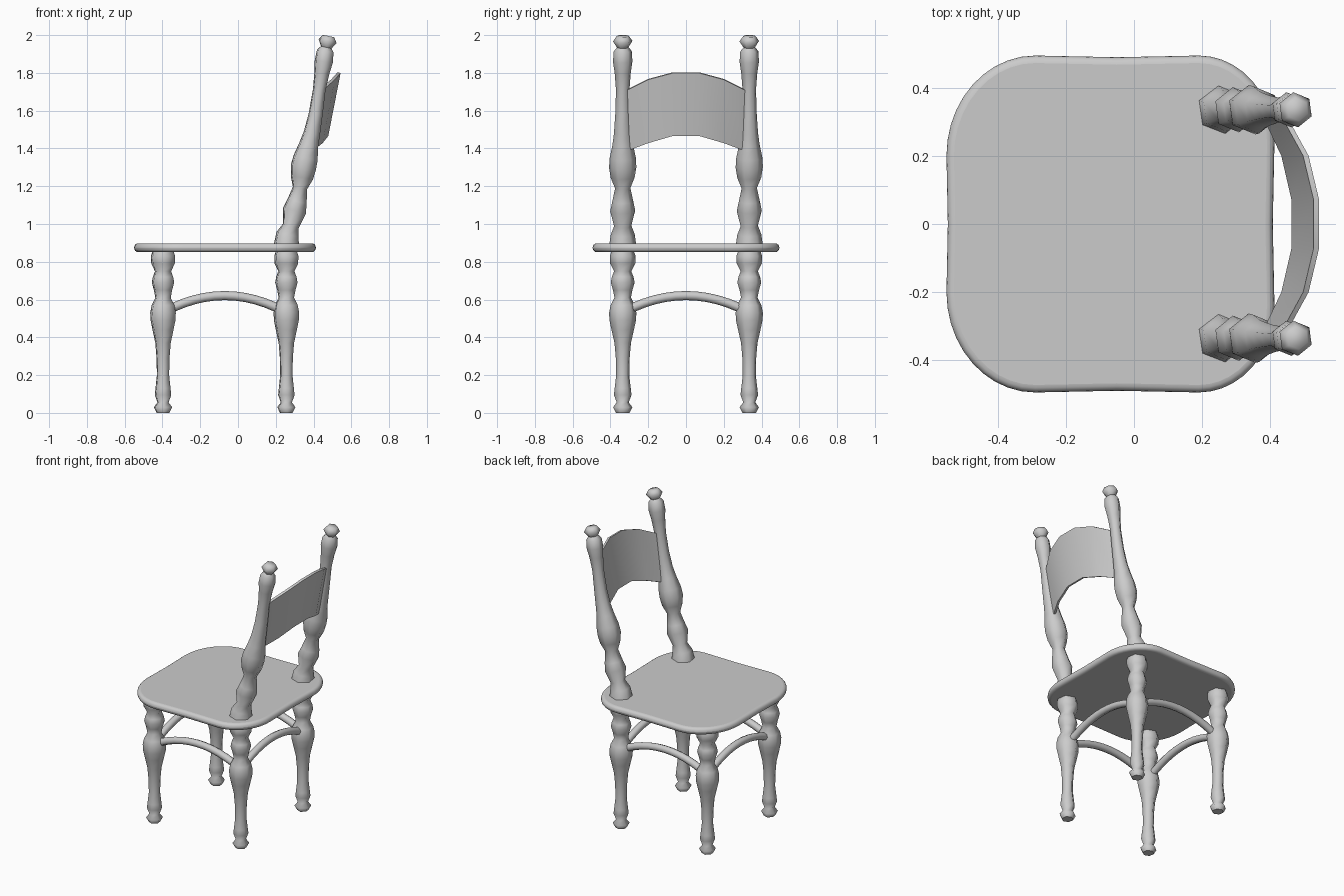
import bpy, bmesh
from math import sin, cos, pi, radians
from mathutils import Vector

if "Cube" in bpy.data.objects:
    bpy.data.objects.remove(bpy.data.objects["Cube"])

FRONT_X, BACK_X, LEG_Y = -0.397, 0.256, 0.335


def make_object(name, bm, angle):
    bmesh.ops.recalc_face_normals(bm, faces=bm.faces[:])
    mesh = bpy.data.meshes.new(name)
    bm.to_mesh(mesh)
    bm.free()
    obj = bpy.data.objects.new(name, mesh)
    bpy.context.collection.objects.link(obj)
    bpy.ops.object.select_all(action='DESELECT')
    obj.select_set(True)
    bpy.context.view_layer.objects.active = obj
    bpy.ops.object.shade_smooth_by_angle(angle=radians(angle))
    return obj


def turned(name, profile, y, sides=6):
    """Turned spindle: rings of (x, z, radius), each square to the leaning axis."""
    bm = bmesh.new()
    rings = []
    for i, (x, z, r) in enumerate(profile):
        a, b = profile[max(i - 1, 0)], profile[min(i + 1, len(profile) - 1)]
        t = Vector((b[0] - a[0], 0, b[1] - a[1])).normalized()
        u, v = Vector((t.z, 0, -t.x)), Vector((0, 1, 0))
        ring = []
        for k in range(sides):
            ang = radians(98) + 2 * pi * k / sides
            ring.append(bm.verts.new(Vector((x, y, z)) + r * (cos(ang) * u + sin(ang) * v)))
        rings.append(ring)
    for lo, hi in zip(rings, rings[1:]):
        for k in range(sides):
            n = (k + 1) % sides
            bm.faces.new((lo[k], lo[n], hi[n], hi[k]))
    bm.faces.new(rings[0][::-1])
    bm.faces.new(rings[-1])
    return make_object(name, bm, 62)


# Turned legs
leg = [(0, .036), (.03, .052), (.055, .032), (.095, .047), (.13, .043), (.2, .035),
       (.29, .037), (.37, .044), (.44, .060), (.49, .071), (.53, .073), (.57, .065),
       (.61, .044), (.65, .052), (.69, .064), (.72, .058), (.75, .046), (.79, .067),
       (.83, .069), (.86, .058)]
# Leaning back posts with finials
post = [(.257, .89, .072), (.262, .945, .064), (.280, .99, .046), (.299, 1.07, .067),
        (.313, 1.12, .056), (.328, 1.19, .041), (.338, 1.245, .064), (.346, 1.30, .073),
        (.358, 1.35, .070), (.375, 1.42, .055), (.391, 1.48, .047), (.411, 1.58, .040),
        (.430, 1.71, .036), (.444, 1.80, .043), (.454, 1.86, .052), (.462, 1.915, .048),
        (.467, 1.935, .031), (.474, 1.968, .052), (.480, 1.995, .033)]
for side, s in (("left", -1), ("right", 1)):
    for row, x in (("front", FRONT_X), ("back", BACK_X)):
        turned(f"{row}_{side}_leg", [(x, z, r) for z, r in leg], s * LEG_Y)
    turned(f"{side}_back_post", post, s * LEG_Y)

# Seat: rounded outline, slightly waisted edges, rolled rim
half = [(.407, 0)]
for cx, cy, rx, ry, start in ((.19, .24, .222, .254, 0), (-.29, .20, .26, .294, 90)):
    for i in range(11):
        a = radians(start + 9 * i)
        half.append((cx + rx * cos(a), cy + ry * sin(a)))
    if start == 0:
        half.append((-.05, .489))
half.append((-.546, 0))
outline = half + [(x, -y) for x, y in half[-2:0:-1]]
bm = bmesh.new()
base = bm.faces.new([bm.verts.new((x, y, .851)) for x, y in outline])
ext = bmesh.ops.extrude_face_region(bm, geom=[base])
bmesh.ops.translate(bm, vec=(0, 0, .047),
                    verts=[e for e in ext['geom'] if isinstance(e, bmesh.types.BMVert)])
seat = make_object("seat", bm, 40)
rim = seat.modifiers.new("rolled_rim", 'BEVEL')
rim.width, rim.segments, rim.limit_method = .022, 4, 'ANGLE'
rim.angle_limit = radians(60)


# Arched stretchers between neighbouring legs
def stretcher(name, a, b):
    curve = bpy.data.curves.new(name, 'CURVE')
    curve.dimensions = '3D'
    curve.bevel_depth, curve.bevel_resolution = .024, 2
    spline = curve.splines.new('POLY')
    n = 13
    spline.points.add(n - 1)
    for i, p in enumerate(spline.points):
        t = i / (n - 1)
        z = .621 - .09 * (2 * t - 1) ** 2
        p.co = (a[0] + (b[0] - a[0]) * t, a[1] + (b[1] - a[1]) * t, z, 1)
    spline.use_smooth = True
    obj = bpy.data.objects.new(name, curve)
    bpy.context.collection.objects.link(obj)


stretcher("front_stretcher", (FRONT_X, -LEG_Y), (FRONT_X, LEG_Y))
stretcher("back_stretcher", (BACK_X, -LEG_Y), (BACK_X, LEG_Y))
stretcher("left_stretcher", (FRONT_X, -LEG_Y), (BACK_X, -LEG_Y))
stretcher("right_stretcher", (FRONT_X, LEG_Y), (BACK_X, LEG_Y))

# Curved back slat: (y, bottom x, bottom z, top x, top z), mirrored in y
slat = [(.07, .462, 1.47, .527, 1.803), (.20, .432, 1.432, .496, 1.768),
        (.32, .375, 1.388, .430, 1.708)]
columns = [(-y, *rest) for y, *rest in slat[::-1]] + slat
bm = bmesh.new()
loops = []
for y, bx, bz, tx, tz in columns:
    loops.append([bm.verts.new(c) for c in ((bx, y, bz), (tx, y, tz),
                                            (tx + .016, y, tz - .004), (bx + .016, y, bz - .004))])
for p, q in zip(loops, loops[1:]):
    for k in range(4):
        bm.faces.new((p[k], p[(k + 1) % 4], q[(k + 1) % 4], q[k]))
bm.faces.new(loops[0])
bm.faces.new(loops[-1][::-1])
make_object("back_slat", bm, 40)
